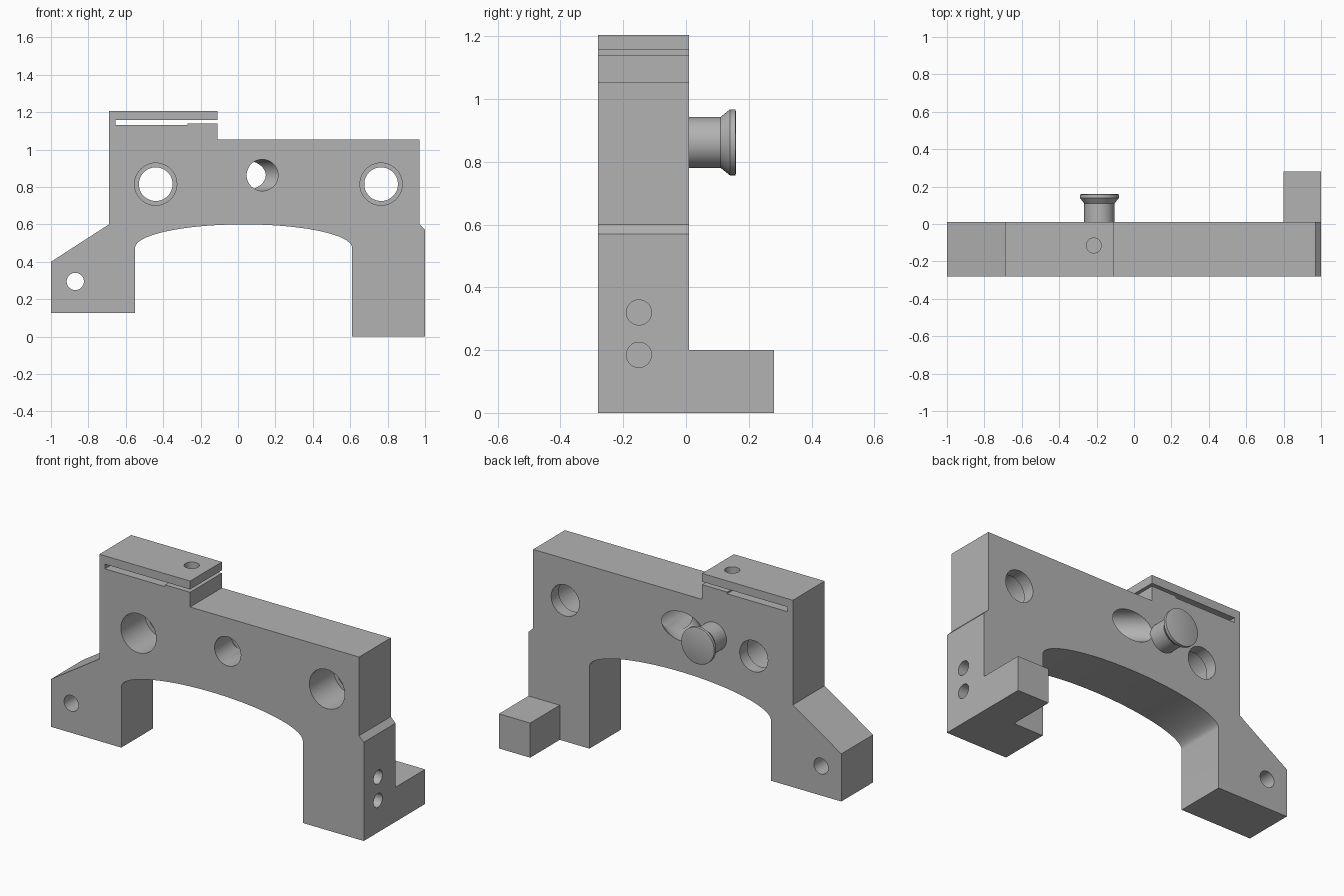
import bpy, bmesh
from math import sin, cos, tan, pi, radians
from mathutils import Matrix, Vector

if "Cube" in bpy.data.objects:
    bpy.data.objects.remove(bpy.data.objects["Cube"])

FRONT, BACK = -0.28, 0.01

grey = bpy.data.materials.new("grey_metal")
grey.use_nodes = True
colour = (0.45, 0.45, 0.45, 1)
grey.diffuse_color = colour
grey.node_tree.nodes["Principled BSDF"].inputs["Base Color"].default_value = colour


def finish(name, bm):
    bmesh.ops.recalc_face_normals(bm, faces=bm.faces)
    mesh = bpy.data.meshes.new(name)
    bm.to_mesh(mesh)
    bm.free()
    mesh.materials.append(grey)
    ob = bpy.data.objects.new(name, mesh)
    bpy.context.collection.objects.link(ob)
    return ob


def loft(name, rings):
    """Skin a list of matching closed rings and cap both ends."""
    bm = bmesh.new()
    loops = [[bm.verts.new(p) for p in ring] for ring in rings]
    n = len(loops[0])
    for a, b in zip(loops, loops[1:]):
        for i in range(n):
            j = (i + 1) % n
            bm.faces.new((a[i], a[j], b[j], b[i]))
    bm.faces.new(loops[0])
    bm.faces.new(loops[-1])
    return finish(name, bm)


def turned(name, origin, axis, stations, sides=48):
    """Round part along an axis; stations are (distance, radius)."""
    turn = Vector((0, 0, 1)).rotation_difference(Vector(axis)).to_matrix()
    angles = [2 * pi * i / sides for i in range(sides)]
    return loft(name, [[Vector(origin) + turn @ Vector((r * cos(a), r * sin(a), d))
                        for a in angles] for d, r in stations])


def box(name, low, high):
    low, high = Vector(low), Vector(high)
    bm = bmesh.new()
    bmesh.ops.create_cube(bm, size=1, matrix=Matrix.Translation((low + high) / 2)
                          @ Matrix.Diagonal((*(high - low), 1)))
    return finish(name, bm)


def combine(target, tool, operation):
    mod = target.modifiers.new(tool.name, 'BOOLEAN')
    mod.operation, mod.solver, mod.object = operation, 'EXACT', tool
    bpy.context.view_layer.objects.active = target
    bpy.ops.object.modifier_apply(modifier=mod.name)
    bpy.data.objects.remove(tool)


def smooth(ob):
    bpy.ops.object.select_all(action='DESELECT')
    ob.select_set(True)
    bpy.context.view_layer.objects.active = ob
    bpy.ops.object.shade_smooth_by_angle(angle=radians(25))


# Plate outline: arch, right leg, top edge, slotted clamp, left lug
arch = [(0.03 - 0.58 * cos(t), 0.475 + 0.125 * sin(t))
        for t in (pi * i / 40 for i in range(41))]
outline = [(-1, 0.125), (-0.55, 0.125)] + arch + [
    (0.61, 0), (1, 0), (1, 0.57), (0.97, 0.6), (0.97, 1.055),
    (-0.11, 1.055), (-0.11, 1.14), (-0.27, 1.14), (-0.27, 1.13),
    (-0.655, 1.13), (-0.655, 1.157), (-0.11, 1.157), (-0.11, 1.205),
    (-0.69, 1.205), (-0.69, 0.6), (-1, 0.4)]
plate = loft("bracket_body", [[(x, y, z) for x, z in outline] for y in (FRONT, BACK)])

# Foot reaching backwards from the right leg
combine(plate, box("rear_foot", (0.8, -0.05, 0), (1, 0.28, 0.2)), 'UNION')

# Stepped bores, wide at the front and narrow at the back
for x in (-0.44, 0.765):
    combine(plate, turned("stepped_bore", (x, FRONT, 0.815), (0, 1, 0),
            [(-0.05, 0.113), (0.22, 0.113), (0.22, 0.09), (0.35, 0.09)]), 'DIFFERENCE')

# Lug hole, clamp screw hole and two blind side holes
combine(plate, turned("lug_hole", (-0.87, -0.4, 0.295), (0, 1, 0),
                      [(0, 0.046), (0.6, 0.046)]), 'DIFFERENCE')
combine(plate, turned("clamp_hole", (-0.215, -0.115, 1), (0, 0, 1),
                      [(0, 0.04), (0.3, 0.04)]), 'DIFFERENCE')
for z in (0.185, 0.32):
    combine(plate, turned("side_hole", (0.82, -0.15, z), (1, 0, 0),
                          [(0, 0.04), (0.3, 0.04)]), 'DIFFERENCE')

# Bent centre bore: straight from the front, then angled to the back
bend, radius, cx, cz, mitre_y = radians(50), 0.084, 0.13, 0.863, -0.084
start, mitre, end = [], [], []
for i in range(48):
    a = 2 * pi * i / 48
    x, z = cx + radius * cos(a), cz + radius * sin(a)
    y = mitre_y + (x - cx) * tan(bend / 2)
    start.append((x, FRONT - 0.05, z))
    mitre.append((x, y, z))
    end.append((x - (BACK + 0.05 - y) * tan(bend), BACK + 0.05, z))
combine(plate, loft("bent_bore", [start, mitre, end]), 'DIFFERENCE')
smooth(plate)

# Flared knob on the back face
knob = turned("rear_knob", (-0.185, BACK, 0.862), (0, 1, 0),
              [(-0.01, 0.081), (0.1, 0.081), (0.13, 0.105), (0.147, 0.105), (0.15, 0.096)])
smooth(knob)
